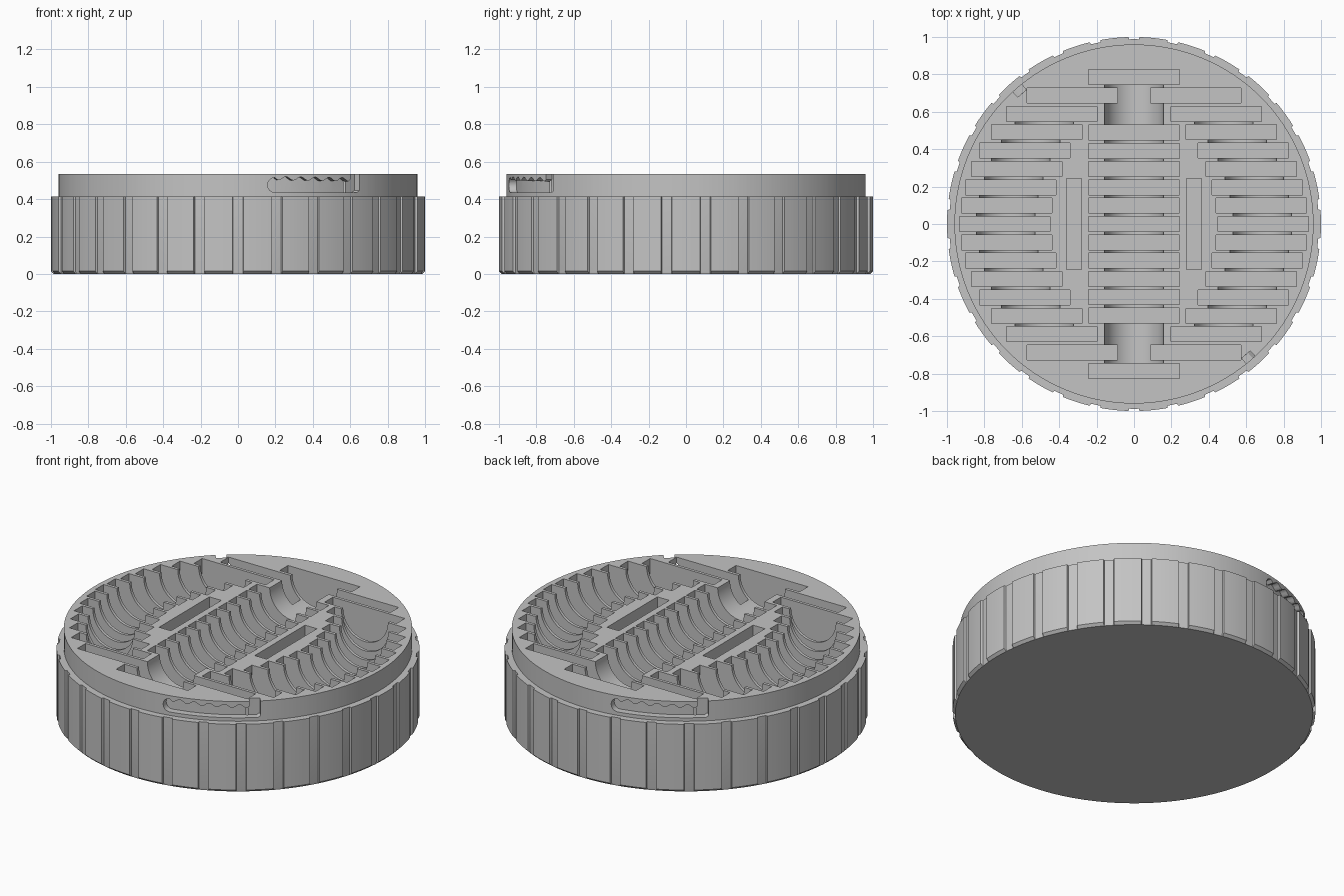
import bpy, bmesh, math
from mathutils import Matrix

cube = bpy.data.objects.get("Cube")
if cube:
    bpy.data.objects.remove(cube, do_unlink=True)

TOP, LEDGE = 0.535, 0.415      # rim top and grip top heights
RIM_R, GROOVE = 0.96, 0.012    # lid seat radius, grip groove depth
SLOT_L, SLOT_W, SLOT_D = 0.484, 0.08, 0.36
PITCH, FINGER_R = 0.0977, 0.157

grey = bpy.data.materials.new("plain_grey")
grey.use_nodes = True
grey.diffuse_color = (0.55, 0.55, 0.55, 1)
grey.node_tree.nodes["Principled BSDF"].inputs["Base Color"].default_value = (0.55, 0.55, 0.55, 1)


def make_object(name, bm):
    bmesh.ops.recalc_face_normals(bm, faces=bm.faces)
    mesh = bpy.data.meshes.new(name)
    bm.to_mesh(mesh)
    bm.free()
    obj = bpy.data.objects.new(name, mesh)
    bpy.context.collection.objects.link(obj)
    return obj


def box(bm, x, y, sx, sy):
    # Slot block reaching from its floor to just above the rim
    height = SLOT_D + 0.1
    centre = TOP - SLOT_D + height / 2
    bmesh.ops.create_cube(bm, size=1, matrix=Matrix.Translation((x, y, centre))
                          @ Matrix.Diagonal((sx, sy, height, 1)))


def trough(bm, x, y0, y1):
    # Half round finger channel running along y
    bmesh.ops.create_cone(bm, cap_ends=True, segments=48, radius1=FINGER_R, radius2=FINGER_R,
                          depth=y1 - y0, matrix=Matrix.Translation((x, (y0 + y1) / 2, TOP))
                          @ Matrix.Rotation(math.pi / 2, 4, 'X'))


def carve(target, cutter):
    cutter.hide_render = True
    mod = target.modifiers.new("carve", 'BOOLEAN')
    mod.operation = 'DIFFERENCE'
    mod.solver = 'EXACT'
    mod.object = cutter
    graph = bpy.context.evaluated_depsgraph_get()
    mesh = bpy.data.meshes.new_from_object(target.evaluated_get(graph))
    target.modifiers.clear()
    target.data = mesh
    bpy.data.objects.remove(cutter, do_unlink=True)


# Round base: grooved grip wall, ledge and lid seat as stacked rings
steps = [(-1.7, 0), (-1.5, GROOVE), (0, GROOVE), (1.5, GROOVE), (1.7, 0),
         (3.9, 0), (6, 0), (8.1, 0)]
around = [(math.radians(12 * k + a - 90), d) for k in range(30) for a, d in steps]
bm = bmesh.new()


def ring(z, radius, grooved):
    return [bm.verts.new(((radius - d * grooved) * math.cos(a),
                          (radius - d * grooved) * math.sin(a), z)) for a, d in around]


rings = [ring(0, 0.985, 0), ring(0.015, 1, 1), ring(LEDGE, 1, 1),
         ring(LEDGE, RIM_R, 0), ring(TOP, RIM_R, 0)]
count = len(around)
for low, high in zip(rings, rings[1:]):
    for i in range(count):
        j = (i + 1) % count
        bm.faces.new((low[i], low[j], high[j], high[i]))
bm.faces.new(rings[0])
bm.faces.new(rings[-1])
base = make_object("storage_base", bm)

# Card slots: centre column, curved side columns, two crosswise slots
side_x = [0.69, 0.68, 0.658, 0.627, 0.583, 0.52, 0.44, 0.33]
bm = bmesh.new()
for i in range(-5, 6):
    box(bm, 0, i * PITCH, SLOT_L, SLOT_W)
for s in (-1, 1):
    box(bm, 0, s * 0.786, SLOT_L, SLOT_W)
    box(bm, s * 0.322, 0, SLOT_W, SLOT_L)
    for i in range(-7, 8):
        box(bm, s * side_x[abs(i)], i * PITCH * 1.005, SLOT_L, SLOT_W)
carve(base, make_object("slot_cutter", bm))

# Finger channels through the thin walls between neighbouring slots
bm = bmesh.new()
for i in range(-5, 5):
    mid = (i + 0.5) * PITCH
    trough(bm, 0, mid - 0.025, mid + 0.025)
for s in (-1, 1):
    ends = sorted((s * 0.51, s * 0.746))
    trough(bm, 0, *ends)
    for i in range(-6, 6):
        mid = (i + 0.5) * PITCH * 1.005
        x = s * (side_x[abs(i)] + side_x[abs(i + 1)]) / 2
        trough(bm, x, mid - 0.025, mid + 0.025)
carve(base, make_object("finger_cutter", bm))

# Twist lock tracks: wavy-topped groove with an open entry at one end
bottom, high, low = 0.436, 0.515, 0.495
outline = [(42.5, TOP + 0.05), (38.8, TOP + 0.05), (38.8, 0.505)]
waves = 40
for k in range(waves + 1):
    t = k / waves
    outline.append((38 - 25 * t, (high + low) / 2 - 0.01 * math.cos(t * 5 * math.tau)
                    + 0.006 * t))
for k in range(9):
    a = math.pi / 2 + math.pi * k / 8
    outline.append((11.8 + 2.3 * math.cos(a), (high + bottom) / 2
                    + (high - bottom) / 2 * math.sin(a)))
outline += [(18 + 5 * k, bottom) for k in range(5)] + [(41.5, bottom), (42.5, 0.446)]

bm = bmesh.new()
for turn in (0, 180):
    shells = []
    for radius in (0.92, 1.02):
        shells.append([bm.verts.new((radius * math.cos(math.radians(a - 90 + turn)),
                                     radius * math.sin(math.radians(a - 90 + turn)), z))
                       for a, z in outline])
    inner, outer = shells
    n = len(outline)
    for i in range(n):
        j = (i + 1) % n
        bm.faces.new((inner[i], inner[j], outer[j], outer[i]))
    caps = [bm.faces.new(inner), bm.faces.new(outer)]
    bmesh.ops.triangulate(bm, faces=caps)
carve(base, make_object("lock_cutter", bm))

# Finish
base.data.materials.clear()
base.data.materials.append(grey)
for poly in base.data.polygons:
    poly.material_index = 0
bpy.context.view_layer.objects.active = base
base.select_set(True)
bpy.ops.object.shade_smooth_by_angle(angle=math.radians(30))
